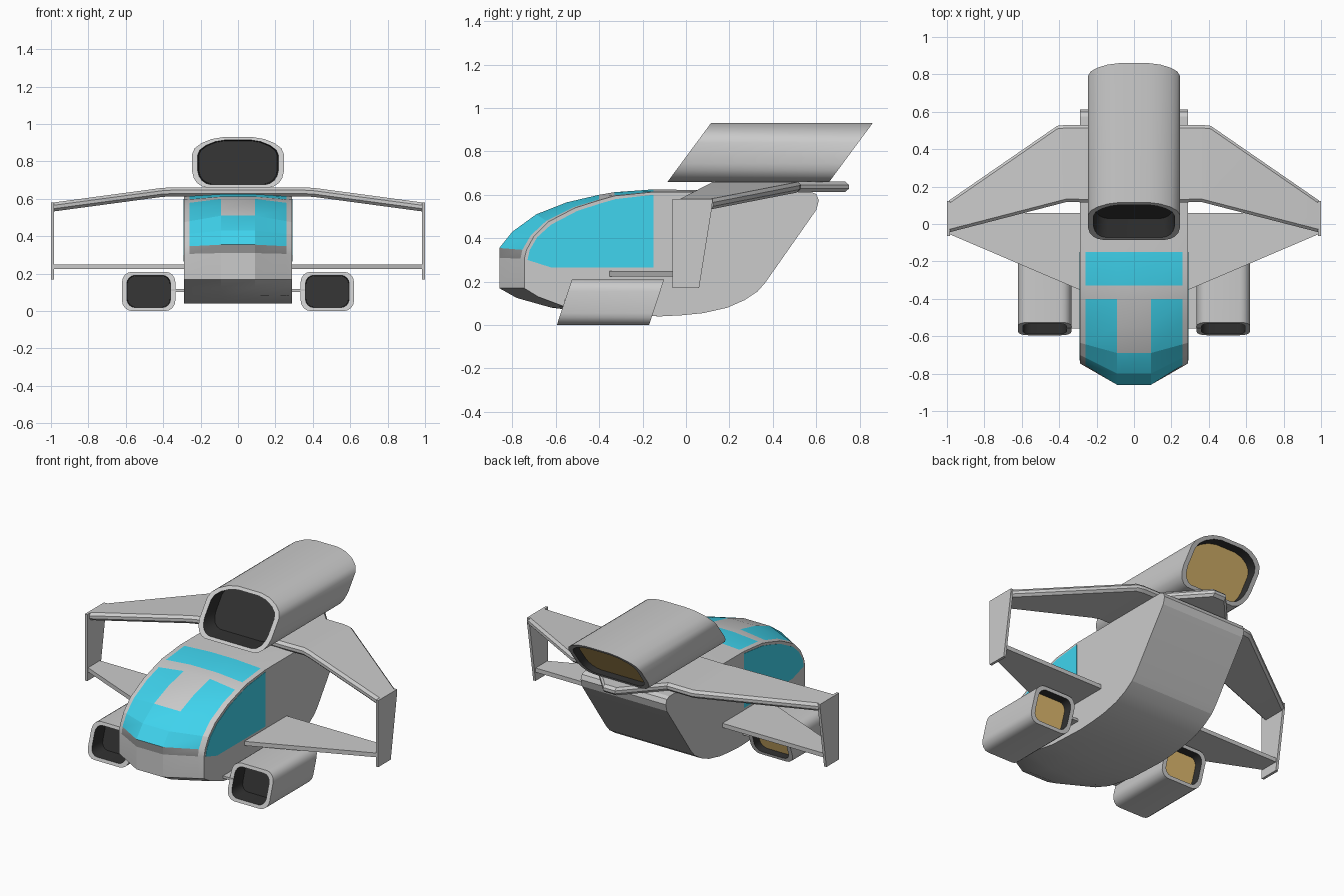
import bpy, bmesh, math

if "Cube" in bpy.data.objects:
    bpy.data.objects.remove(bpy.data.objects["Cube"])


def material(name, rgb):
    m = bpy.data.materials.new(name)
    m.diffuse_color = (*rgb, 1)
    m.use_nodes = True
    m.node_tree.nodes["Principled BSDF"].inputs["Base Color"].default_value = m.diffuse_color
    return m


GREY = material("grey", (0.8, 0.8, 0.8))
GLASS = material("glass", (0.05, 0.66, 0.86))
BLACK = material("black", (0.03, 0.03, 0.03))
GLOW = material("exhaust", (0.75, 0.5, 0.16))
DARK = material("dark_trim", (0.28, 0.28, 0.28))


def loft(name, rings, mats=(GREY,), pick=lambda i, j: 0, caps=(0, 0), mirror=False, angle=20):
    """Skin a row of matching closed rings and cap both ends."""
    bm = bmesh.new()
    vs = [[bm.verts.new(p) for p in r] for r in rings]
    n = len(rings[0])
    for i in range(len(rings) - 1):
        for j in range(n):
            k = (j + 1) % n
            f = bm.faces.new((vs[i][j], vs[i][k], vs[i + 1][k], vs[i + 1][j]))
            f.material_index = pick(i, j)
    for ring, c in ((vs[0], caps[0]), (vs[-1], caps[1])):
        bm.faces.new(ring).material_index = c
    bmesh.ops.recalc_face_normals(bm, faces=bm.faces)
    me = bpy.data.meshes.new(name)
    bm.to_mesh(me)
    bm.free()
    for m in mats:
        me.materials.append(m)
    me.shade_smooth()
    me.set_sharp_from_angle(angle=math.radians(angle))
    ob = bpy.data.objects.new(name, me)
    bpy.context.collection.objects.link(ob)
    if mirror:
        ob.modifiers.new("mirror", 'MIRROR')
    return ob


# Fuselage: profile on the centre line (y, z) and on the flank (y, z)
nose = [(-.86, .17, -.745, .17), (-.86, .31, -.745, .305), (-.86, .355, -.735, .345),
        (-.80, .43, -.70, .41), (-.69, .51, -.635, .475), (-.55, .565, -.51, .54),
        (-.40, .60, -.40, .575), (-.33, .612, -.33, .595), (-.15, .625, -.15, .613)]
tail = [(.575, .613), (.60, .603), (.612, .575), (.60, .53), (.365, .195), (.33, .155),
        (.27, .115), (.19, .08), (.08, .055), (-.02, .045), (-.12, .04)]
chin = [(-.38, .05, -.36, .05), (-.62, .08, -.56, .085), (-.78, .125, -.68, .13)]
profile = nose + [p + p for p in tail] + chin


def body_ring(x):
    t = max(0, (abs(x) - .09) / .20)
    return [(x, yc + (ys - yc) * t, zc + (zs - zc) * t) for yc, zc, ys, zs in profile]


def body_mat(i, j):
    if i in (0, 4):
        return 0
    if j == 1:
        return 2
    if j in (2, 3, 7) or (j in (4, 5) and i != 2):
        return 1
    return 0


loft("fuselage", [body_ring(x) for x in (-.29, -.26, -.09, .09, .26, .29)],
     (GREY, GLASS, DARK), body_mat, angle=15)

# Side windows set into the flanks
window = [(-.15, .265), (-.62, .265), (-.73, .30), (-.72, .345), (-.685, .405), (-.622, .462),
          (-.502, .525), (-.395, .56), (-.325, .58), (-.15, .6)]
loft("side_window", [[(x, y, z) for y, z in window] for x in (.28, .292)], (GLASS,), mirror=True)


# Engines: slanted tubes with dark intakes and glowing exhausts
def engine(name, half, cx, y0, length, shear, inner, mirror=False):
    pts = half + [(-x, z) for x, z in reversed(half)]
    zs = [z for x, z in pts]
    z0, cz = min(zs), (min(zs) + max(zs)) / 2

    def ring(d, s):
        out = []
        for x, z in pts:
            zz = cz + (z - cz) * s
            out.append((cx + x * s, y0 + d + shear * (zz - z0), zz))
        return out
    rings = [ring(.10, inner * .97), ring(0, inner), ring(0, 1), ring(length, 1),
             ring(length, inner), ring(length - .05, inner * .97)]
    loft(name, rings, (GREY, BLACK, GLOW), lambda i, j: 1 if i in (0, 4) else 0,
         (1, 2), mirror, 32)


top_half = [(.08, .93), (.14, .92), (.195, .898), (.232, .87), (.245, .84), (.245, .745),
            (.237, .712), (.22, .686), (.195, .668), (.165, .66)]
engine("top_engine", top_half, 0, -.085, .745, .74, .88)

w, h, r = .1425, .21, .055
side_half = []
for cz, start in ((h - r, 90), (r, 0)):
    for k in range(5):
        a = math.radians(start - k * 22.5)
        side_half.append((w - r + r * math.cos(a), cz + r * math.sin(a)))
engine("side_engine", side_half, .4775, -.595, .425, .33, .82, True)


# Horizontal plates from a plan outline
def plate(name, outline, z0, z1):
    loft(name, [[(x, y, z) for x, y in outline] for z in (z0, z1)], mirror=True)


plate("engine_strut", [(.25, -.56), (.36, -.56), (.36, -.14), (.25, -.14)], .102, .117)
plate("lower_wing", [(.26, -.365), (.985, -.055), (.985, .06), (.26, .06)], .224, .25)


# Upper wing: rounded slab through stations (x, front y, back y, middle z)
def wing_ring(x, yf, yb, z):
    sec = [(yf, -.009), (yf + .016, -.024), (yb - .016, -.024), (yb, -.009),
           (yb, .009), (yb - .016, .024), (yf + .016, .024), (yf, .009)]
    return [(x, y, z + dz) for y, dz in sec]


stations = [(.04, .115, .75, .637), (.24, .115, .53, .637), (.36, .118, .53, .637),
            (.41, .105, .525, .634), (.99, -.045, .125, .556)]
stations = [(-x, a, b, z) for x, a, b, z in reversed(stations)] + stations
loft("upper_wing", [wing_ring(*s) for s in stations], angle=30)

# Upright plates joining the wing tips
tip = [(-.063, .58), (.122, .58), (.12, .545), (.06, .17), (-.063, .17)]
loft("wing_tip_plate", [[(x, y, z) for y, z in tip] for x in (.984, 1.0)], mirror=True)
